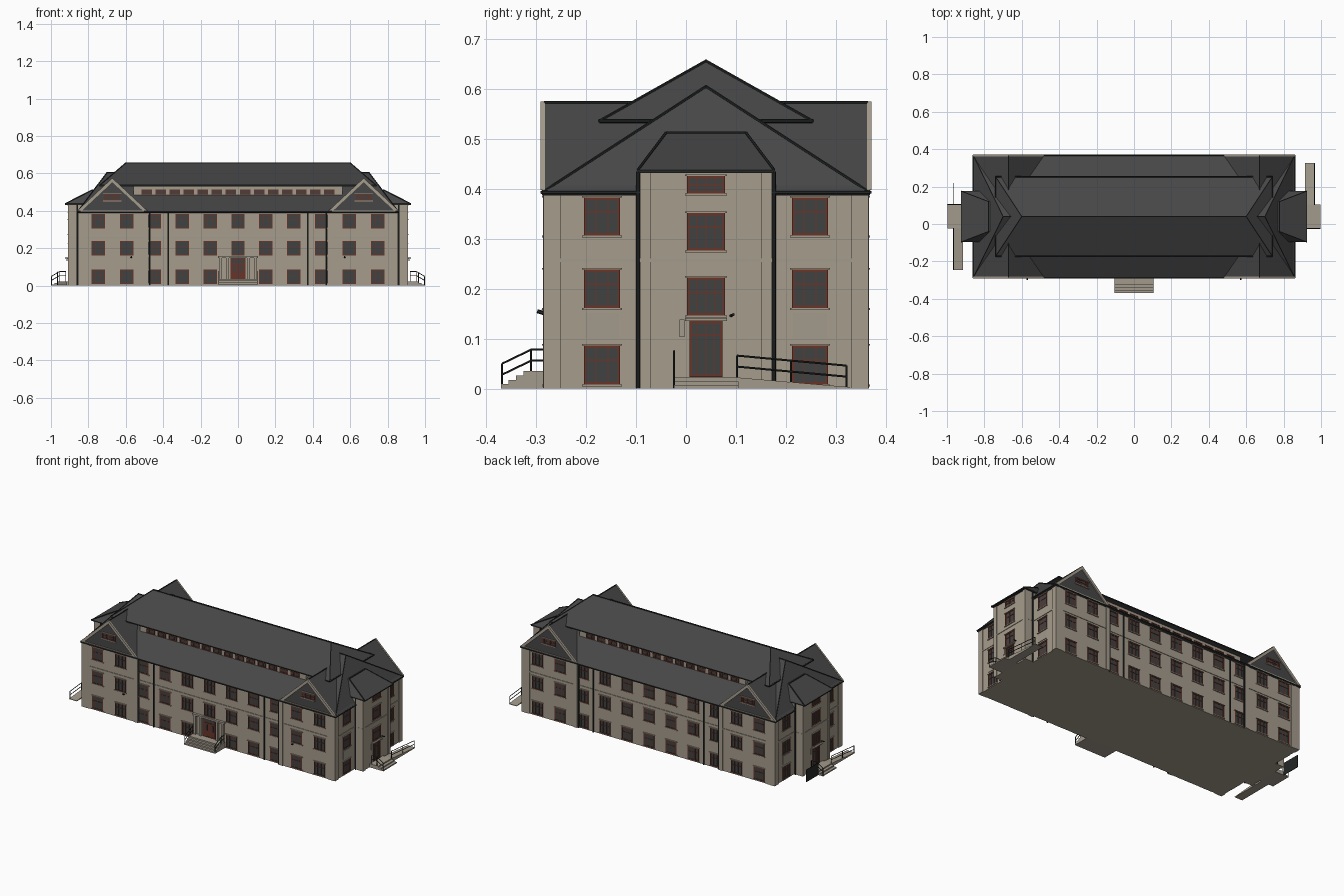
import bpy, bmesh, math
from mathutils import Matrix, Vector

if "Cube" in bpy.data.objects:
    bpy.data.objects.remove(bpy.data.objects["Cube"])

CY = 0.04                      # building centre line in y
COL = {
    "beige_plaster": (0.38, 0.335, 0.265), "pale_stone": (0.36, 0.32, 0.26),
    "roof_slate": (0.062, 0.062, 0.064), "dark_metal": (0.018, 0.02, 0.02),
    "red_brown_wood": (0.14, 0.035, 0.022), "dark_glass": (0.05, 0.054, 0.055),
}
WALL, STONE, ROOF, METAL, WOOD, GLASS = COL
MATS = {}
for n, c in COL.items():
    MATS[n] = bpy.data.materials.new(n)
    MATS[n].diffuse_color = (*c, 1)

parts = {}
ID = Matrix.Identity(4)


def turn(deg):
    return Matrix.Rotation(math.radians(deg), 4, 'Z')


def get(part, mat):
    return parts.setdefault((part, mat), bmesh.new())


def poly(part, mat, verts, faces, M=ID):
    bm = get(part, mat)
    vs = [bm.verts.new(M @ Vector(v)) for v in verts]
    for f in faces:
        bm.faces.new([vs[i] for i in f])


def prism(part, mat, pts, y0, y1, M=ID):
    """Outline in local x/z, extruded along y."""
    n = len(pts)
    verts = [(x, y0, z) for x, z in pts] + [(x, y1, z) for x, z in pts]
    faces = [tuple(range(n)), tuple(range(2 * n - 1, n - 1, -1))]
    faces += [(i, (i + 1) % n, n + (i + 1) % n, n + i) for i in range(n)]
    poly(part, mat, verts, faces, M)


def box(part, mat, x0, x1, y0, y1, z0, z1, M=ID):
    prism(part, mat, [(x0, z0), (x1, z0), (x1, z1), (x0, z1)], y0, y1, M)


def bar(part, mat, a, b, r, M=ID):
    a, b = M @ Vector(a), M @ Vector(b)
    d = b - a
    T = Matrix.Translation((a + b) / 2) @ d.to_track_quat('Z', 'Y').to_matrix().to_4x4()
    bmesh.ops.create_cone(get(part, mat), cap_ends=True, segments=6,
                          radius1=r, radius2=r, depth=d.length, matrix=T)


def hip(part, ex, ey, ez, rx, rz, thick):
    """Hip roof solid with eave fascia and ridge caps."""
    low = [(sx * ex, sy * ey, ez - thick) for sx, sy in ((-1, -1), (1, -1), (1, 1), (-1, 1))]
    top = [(x, y, ez) for x, y, _ in low]
    poly(part, ROOF, low + top + [(-rx, 0, rz), (rx, 0, rz)],
         [(3, 2, 1, 0), (0, 1, 5, 4), (1, 2, 6, 5), (2, 3, 7, 6), (3, 0, 4, 7),
          (4, 5, 9, 8), (6, 7, 8, 9), (5, 6, 9), (7, 4, 8)])
    bar(part + "_ridge", METAL, (-rx, 0, rz), (rx, 0, rz), 0.003)
    for i, c in enumerate(top):
        bar(part + "_ridge", METAL, c, (math.copysign(rx, c[0]), 0, rz), 0.003)
        bar(part + "_gutter", METAL, c, top[(i + 1) % 4], 0.004)


def window(M, u, z0, z1, y, w=0.072, cols=3, transom=0.62, sill=True):
    """Framed window on a wall whose face is local y; outward is -y."""
    h, t = w / 2, 0.005
    box("window_glass", GLASS, u - h, u + h, y - 0.001, y + 0.004, z0, z1, M)
    f = lambda a, b, c, d, p=0.004: box("window_frame", WOOD, a, b, y - p, y + 0.002, c, d, M)
    f(u - h, u - h + t, z0, z1)
    f(u + h - t, u + h, z0, z1)
    f(u - h + t, u + h - t, z0, z0 + t)
    f(u - h + t, u + h - t, z1 - t, z1)
    for i in range(1, cols):
        x = u - h + w * i / cols
        f(x - 0.001, x + 0.001, z0 + t, z1 - t, 0.003)
    if transom:
        z = z0 + (z1 - z0) * transom
        f(u - h + t, u + h - t, z - 0.0015, z + 0.0015, 0.0035)
    if sill:
        for a, b in ((z0 - 0.004, z0), (z1, z1 + 0.003)):
            box("window_sill", STONE, u - h - 0.004, u + h + 0.004, y - 0.006, y + 0.002, a, b, M)


def railing(part, pts, drop, M=ID):
    """Handrail, lower rail and posts; pts carry the ground height as 4th value."""
    for a, b in zip(pts, pts[1:]):
        for k in (0, drop):
            bar(part, METAL, (a[0], a[1], a[2] - k), (b[0], b[1], b[2] - k), 0.002, M)
    for p in pts:
        bar(part, METAL, (p[0], p[1], p[3]), p[:3], 0.002, M)


ROWS = ((0.008, 0.086), (0.161, 0.238), (0.306, 0.383))
MID, WING, END, BAY = 0.314, 0.322, 0.85, 0.905

# wall blocks, plinth and storey band
blocks = [("main_walls", -0.49, 0.49, MID, 0.392)]
for s in (-1, 1):
    blocks.append(("wing_walls", *sorted((s * 0.49, s * END)), WING, 0.396))
    blocks.append(("end_bay_walls", *sorted((s * 0.7, s * BAY)), 0.13, 0.434))
for name, x0, x1, y, h in blocks:
    box(name, WALL, x0, x1, -y, y, 0, h)
    box("storey_band", STONE, x0 - 0.003, x1 + 0.003, -y - 0.003, y + 0.003, 0.253, 0.26)

# roofs: lower hip, clerestory, raised upper hip
hip("lower_roof", 0.86, 0.328, 0.393, 0.70, 0.605, 0.006)
box("clerestory_wall", WALL, -0.56, 0.56, -0.185, 0.185, 0.44, 0.53)
hip("upper_roof", 0.74, 0.213, 0.536, 0.60, 0.656, 0.005)

for a in (0, 180):             # front and back long sides
    M = turn(a)
    for i in range(14):
        window(M, (i - 6.5) * 0.075, 0.488, 0.514, -0.185, 0.056, 3, 0, False)
    for r, (z0, z1) in enumerate(ROWS):
        for i in range(-3, 4):
            if not (a == 0 and r == 0 and i == 0):
                window(M, i * 0.149, z0, z1, -MID)
        for s in (-1, 1):
            for u in (0.595, 0.748):
                window(M, s * u, z0, z1, -WING)
    for s in (-1, 1):
        g = s * 0.672
        # cross gable with barge boards and attic window
        prism("gable_roof", ROOF, [(g - 0.187, 0.398), (g + 0.187, 0.398), (g, 0.573)], -0.324, 0.01, M)
        prism("gable_barge_board", WALL,
              [(g - 0.19, 0.398), (g - 0.166, 0.398), (g, 0.553), (g + 0.166, 0.398),
               (g + 0.19, 0.398), (g, 0.575)], -0.331, -0.322, M)
        box("gable_base", WALL, g - 0.17, g + 0.17, -0.328, -0.32, 0.392, 0.402, M)
        bar("gable_ridge", METAL, (g, -0.324, 0.573), (g, -0.06, 0.573), 0.003, M)
        window(M, g, 0.455, 0.49, -0.324, 0.09, 6, 0.5)
        # corner pilasters and drainpipes
        for u in (0.49, 0.832):
            box("corner_pilaster", WALL, s * u - 0.012, s * u + 0.012, -WING - 0.004, -0.3, 0, 0.394, M)
        for u in (0.373, 0.472):
            bar("drainpipe", METAL, (s * u, -MID - 0.006, 0), (s * u, -MID - 0.006, 0.39), 0.004, M)

for a in (90, -90):            # right and left ends
    M = turn(a)
    for s in (-1, 1):
        for z0, z1 in ROWS:
            window(M, s * 0.208, z0, z1, -END)
        box("blank_panel", STONE, s * 0.208 - 0.034, s * 0.208 + 0.034, -END - 0.003, -END, 0.1, 0.151, M)
        box("corner_pilaster", WALL, s * 0.308 - 0.017, s * 0.308 + 0.017, -END - 0.005, -0.8, 0, 0.394, M)
        box("bay_pilaster", WALL, s * 0.121 - 0.011, s * 0.121 + 0.011, -BAY - 0.004, -0.86, 0, 0.434, M)
        bar("drainpipe", METAL, (s * 0.136, -END - 0.01, 0), (s * 0.136, -END - 0.01, 0.435), 0.004, M)
    # bay windows, door, canopy, plaque, lamp
    window(M, 0, 0.391, 0.426, -BAY, 0.076, 4, 0.5)
    window(M, 0, 0.276, 0.352, -BAY, 0.076, 4)
    window(M, 0, 0.146, 0.222, -BAY, 0.076, 4)
    window(M, 0, 0.023, 0.135, -BAY, 0.066, 4, 0.75, False)
    box("door_canopy", STONE, -0.042, 0.042, -BAY - 0.014, -BAY, 0.135, 0.141, M)
    box("wall_plaque", STONE, -0.053, -0.043, -BAY - 0.004, -BAY, 0.103, 0.138, M)
    bar("wall_lamp", METAL, (0.05, -BAY, 0.146), (0.055, -BAY - 0.02, 0.148), 0.003, M)
    # bay roof
    E = [(-0.136, -0.924), (0.136, -0.924), (0.136, -0.7), (-0.136, -0.7)]
    T = [(-0.08, -0.778), (0.08, -0.778), (0.08, -0.7), (-0.08, -0.7)]
    quads = [(i, (i + 1) % 4, 4 + (i + 1) % 4, 4 + i) for i in range(4)]
    poly("bay_roof", ROOF, [(x, y, 0.438) for x, y in E] + [(x, y, 0.512) for x, y in T],
         [(3, 2, 1, 0), (4, 5, 6, 7)] + quads, M)
    box("bay_fascia", METAL, -0.136, 0.136, -0.924, -0.8, 0.432, 0.438, M)
    for s in (-1, 1):
        bar("bay_ridge", METAL, (s * 0.136, -0.924, 0.438), (s * 0.08, -0.778, 0.512), 0.003, M)
    bar("bay_ridge", METAL, (-0.08, -0.778, 0.512), (0.08, -0.778, 0.512), 0.003, M)
    # end steps, ramp and railings
    for i in range(3):
        box("end_steps", STONE, -0.065, 0.065, -0.998 + i * 0.017, -0.9, i * 0.0073, (i + 1) * 0.0073, M)
    prism("ramp", STONE, [(0.065, 0), (0.287, 0), (0.287, 0.003), (0.065, 0.022)], -0.967, -0.915, M)
    railing("ramp_railing", [(0.062, -0.965, 0.066, 0.022), (0.17, -0.965, 0.056, 0.01),
                             (0.281, -0.965, 0.046, 0)], 0.022, M)
    railing("step_railing", [(-0.064, -0.92, 0.075, 0.022), (-0.064, -0.955, 0.075, 0.022),
                             (-0.064, -0.997, 0.05, 0)], 0.022, M)

# dark screen beside the left steps
box("side_screen", METAL, -0.967, -0.964, 0.065, 0.18, 0, 0.075)

# front entrance: steps, surround, door, railings
for i in range(4):
    box("front_steps", STONE, -0.105, 0.105, -0.41 + i * 0.015, -0.31, i * 0.0088, (i + 1) * 0.0088)
for s in (-1, 1):
    for u in (0.056, 0.093):
        box("door_pilaster", STONE, s * u - 0.007, s * u + 0.007, -MID - 0.012, -MID, 0.035, 0.15)
    railing("front_railing", [(s * 0.102, -0.408, 0.05, 0), (s * 0.102, -0.35, 0.078, 0.035),
                              (s * 0.102, -0.318, 0.078, 0.035)], 0.022)
    bar("wall_lamp", METAL, (s * 0.57, -WING, 0.15), (s * 0.57, -WING - 0.016, 0.155), 0.004)
    box("door_leaf", WOOD, s * 0.02 - 0.017, s * 0.02 + 0.017, -MID - 0.003, -MID, 0.036, 0.118)
    box("door_light", GLASS, s * 0.02 - 0.007, s * 0.02 + 0.007, -MID - 0.004, -MID, 0.075, 0.11)
window(ID, 0, 0.035, 0.148, -MID, 0.082, 4, 0.75, False)
box("door_entablature", STONE, -0.107, 0.107, -MID - 0.015, -MID, 0.148, 0.158)

# turn every collected part into an object
for (name, mat), bm in parts.items():
    bmesh.ops.recalc_face_normals(bm, faces=bm.faces)
    me = bpy.data.meshes.new(name)
    bm.to_mesh(me)
    bm.free()
    me.materials.append(MATS[mat])
    ob = bpy.data.objects.new(name, me)
    ob.location.y = CY
    bpy.context.collection.objects.link(ob)

for m in bpy.data.materials:
    if m.users and not m.is_grease_pencil:
        m.use_nodes = True
        m.node_tree.nodes["Principled BSDF"].inputs["Base Color"].default_value = m.diffuse_color
